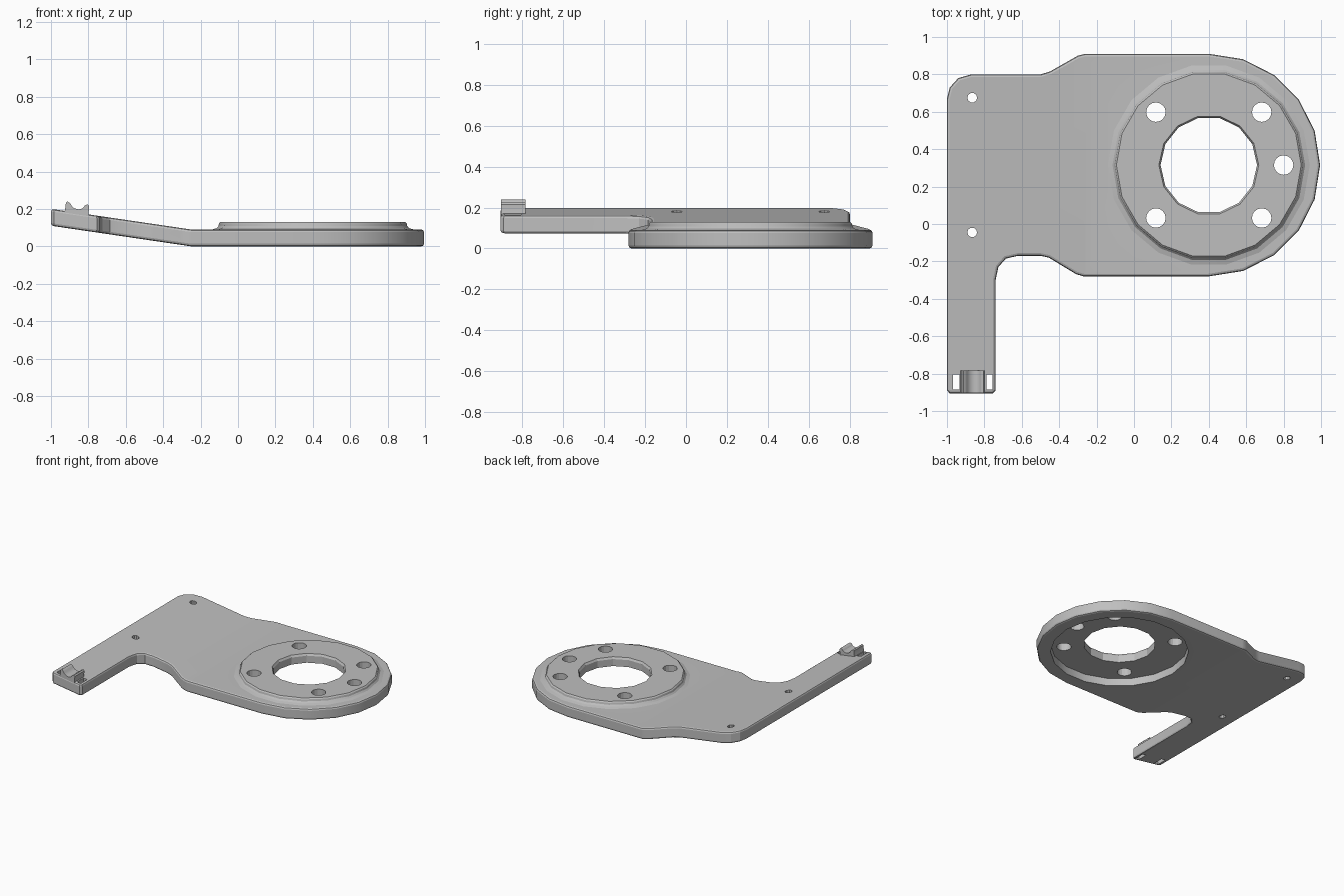
import bpy, bmesh
from math import sin, cos, radians, tau

cube = bpy.data.objects.get("Cube")
if cube:
    bpy.data.objects.remove(cube, do_unlink=True)

grey = bpy.data.materials.new("light_grey")
grey.use_nodes = True
grey.diffuse_color = (0.52, 0.52, 0.52, 1)
grey.node_tree.nodes["Principled BSDF"].inputs["Base Color"].default_value = (0.52, 0.52, 0.52, 1)

CX, CY = 0.4, 0.315      # centre of the round end
BEND_X, SLOPE = -0.25, 0.147


def bend(x):
    return max(0, BEND_X - x) * SLOPE


def make(name, bm):
    bmesh.ops.recalc_face_normals(bm, faces=bm.faces)
    mesh = bpy.data.meshes.new(name)
    bm.to_mesh(mesh)
    bm.free()
    mesh.materials.append(grey)
    ob = bpy.data.objects.new(name, mesh)
    bpy.context.collection.objects.link(ob)
    return ob


def prism(points, vec):
    """Closed solid from a flat outline swept along a vector."""
    bm = bmesh.new()
    face = bm.faces.new([bm.verts.new(p) for p in points])
    ext = bmesh.ops.extrude_face_region(bm, geom=[face])["geom"]
    bmesh.ops.translate(bm, vec=vec, verts=[v for v in ext if isinstance(v, bmesh.types.BMVert)])
    return bm


def lathe(name, rings, n, x=CX, y=CY):
    """Capped stack of polygon rings given as (radius, height)."""
    bm = bmesh.new()
    loops = [[bm.verts.new((x + r * cos(tau * i / n), y + r * sin(tau * i / n), z))
              for i in range(n)] for r, z in rings]
    for a, b in zip(loops, loops[1:]):
        for i in range(n):
            j = (i + 1) % n
            bm.faces.new((a[i], a[j], b[j], b[i]))
    bm.faces.new(loops[0])
    bm.faces.new(loops[-1])
    return make(name, bm)


def cut(ob, cutters):
    for c in cutters:
        c.hide_render = True
        mod = ob.modifiers.new("cut", "BOOLEAN")
        mod.operation, mod.solver, mod.object = "DIFFERENCE", "EXACT", c
        bpy.context.view_layer.objects.active = ob
        bpy.ops.object.modifier_apply(modifier=mod.name)
        bpy.data.objects.remove(c, do_unlink=True)


def smooth(ob):
    bpy.ops.object.select_all(action="DESELECT")
    ob.select_set(True)
    bpy.context.view_layer.objects.active = ob
    bpy.ops.object.shade_smooth_by_angle(angle=radians(20.5))


# Bent plate with a side arm and a round end
outline = [(-1, -.89), (-.985, -.905), (-.755, -.905), (-.74, -.89), (-.74, -.3), (-.725, -.23),
           (-.685, -.185), (-.62, -.17), (-.5, -.17), (-.455, -.18), (-.31, -.268), (-.27, -.28)]
outline += [(CX + .595 * cos(radians(a)), CY + .595 * sin(radians(a))) for a in range(-90, 91, 18)]
outline += [(-.26, .91), (-.3, .9), (-.45, .815), (-.5, .8), (-.87, .8), (-.94, .78),
            (-.985, .73), (-1, .67)]
bm = prism([(x, y, 0) for x, y in outline], (0, 0, .09))
rim = [e for e in bm.edges if abs(e.verts[0].co.z - e.verts[1].co.z) < .001]
bmesh.ops.bevel(bm, geom=rim, offset=.014, segments=2, profile=.5, affect="EDGES")
bmesh.ops.bisect_plane(bm, geom=bm.verts[:] + bm.edges[:] + bm.faces[:],
                       plane_co=(BEND_X, 0, 0), plane_no=(1, 0, 0))
for v in bm.verts:
    v.co.z += bend(v.co.x)
plate = make("plate", bm)

# Round opening, screw holes and strap slots in the plate
cutters = [lathe("opening_cutter", [(.495, -1), (.495, 1)], 18)]
cutters += [lathe("screw_cutter", [(.026, -1), (.026, 1)], 10, -.865, y) for y in (.675, -.045)]
for x0, x1 in ((-.968, -.932), (-.788, -.757)):
    square = [(x0, -.885, -1), (x1, -.885, -1), (x1, -.805, -1), (x0, -.805, -1)]
    cutters.append(make("slot_cutter", prism(square, (0, 0, 2))))
cut(plate, cutters)
smooth(plate)

# Raised mounting disc, hollow underneath
disc = lathe("mounting_disc", [(.505, .06), (.505, .085), (.54, .085), (.54, .09), (.515, .097),
                               (.505, .108), (.502, .122), (.494, .13)], 18)
cutters = [lathe("centre_cutter", [(.258, 0), (.258, .115), (.268, .131), (.268, 1)], 14)]
for a in (0, 45, 135, 225, 315):
    cutters.append(lathe("bolt_cutter", [(.052, -1), (.052, 1)], 16,
                         CX + .4 * cos(radians(a)), CY + .4 * sin(radians(a))))
cut(disc, cutters)
smooth(disc)

# Cable saddle on the end of the arm
profile = [(-.93, .08), (-.925, .095), (-.92, .135), (-.912, .143), (-.902, .138)]
profile += [(-.858 + .04 * cos(radians(a)), .145 + .036 * sin(radians(a))) for a in range(200, 341, 20)]
profile += [(-.814, .138), (-.804, .143), (-.796, .135), (-.799, .095), (-.795, .08)]
saddle = make("cable_saddle", prism([(x, -.903, z + bend(x)) for x, z in profile], (0, .12, 0)))
smooth(saddle)
